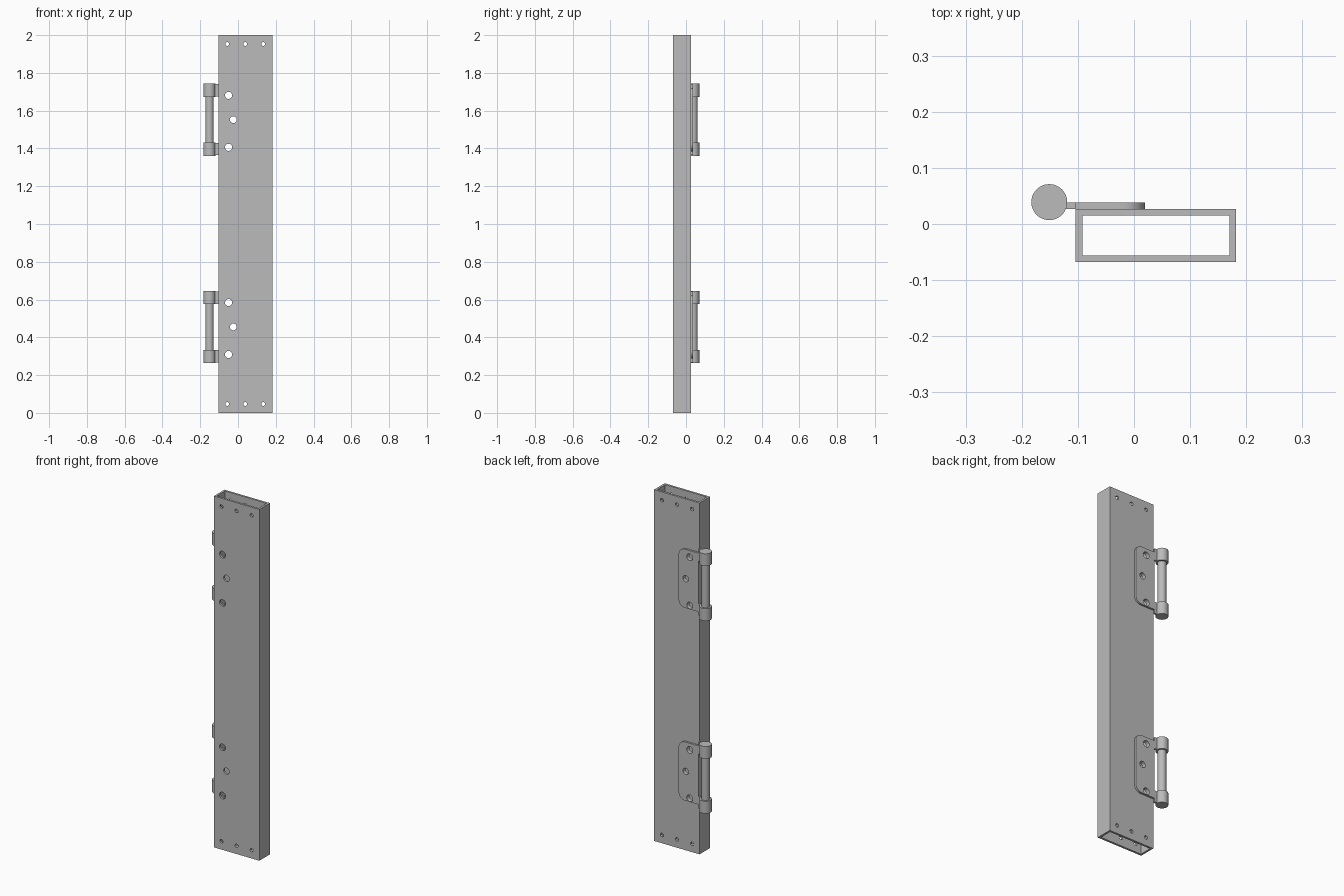
import bpy, bmesh, math
from mathutils import Matrix, Vector

if "Cube" in bpy.data.objects:
    bpy.data.objects.remove(bpy.data.objects["Cube"], do_unlink=True)

steel = bpy.data.materials.new("grey steel")
steel.use_nodes = True
steel.diffuse_color = (0.5, 0.5, 0.5, 1)
steel.node_tree.nodes["Principled BSDF"].inputs["Base Color"].default_value = (0.5, 0.5, 0.5, 1)

# Tube outline and wall
X0, X1, Y0, Y1, WALL = -0.104, 0.182, -0.068, 0.027, 0.012
PLATE_Y = 0.038
PIN_X, PIN_Y = -0.151, 0.039
HINGE_Z = (0.455, 1.552)
SCREWS = ((-0.05, 0.129, 0.019), (-0.025, 0, 0.018), (-0.05, -0.146, 0.019))


def finish(bm, name):
    bmesh.ops.recalc_face_normals(bm, faces=bm.faces)
    mesh = bpy.data.meshes.new(name)
    bm.to_mesh(mesh)
    bm.free()
    mesh.materials.append(steel)
    ob = bpy.data.objects.new(name, mesh)
    bpy.context.collection.objects.link(ob)
    return ob


def add_box(bm, lo, hi):
    lo, hi = Vector(lo), Vector(hi)
    m = Matrix.Translation((lo + hi) / 2) @ Matrix.Diagonal((*(hi - lo), 1))
    bmesh.ops.create_cube(bm, size=1, matrix=m)


def add_cylinder(bm, center, r, depth, turn=0, sides=32):
    m = Matrix.Translation(center) @ Matrix.Rotation(turn, 4, "X")
    bmesh.ops.create_cone(bm, cap_ends=True, segments=sides, radius1=r, radius2=r,
                          depth=depth, matrix=m)


def select(ob):
    bpy.ops.object.select_all(action="DESELECT")
    ob.select_set(True)
    bpy.context.view_layer.objects.active = ob


def cut(ob, cutter):
    select(ob)
    mod = ob.modifiers.new("holes", "BOOLEAN")
    mod.operation, mod.solver, mod.object = "DIFFERENCE", "EXACT", cutter
    bpy.ops.object.modifier_apply(modifier=mod.name)
    bpy.data.objects.remove(cutter, do_unlink=True)


def smooth(ob):
    select(ob)
    bpy.ops.object.shade_smooth_by_angle(angle=math.radians(30))


def drill(bm, x, z, r):
    add_cylinder(bm, (x, 0, z), r, 0.4, math.pi / 2, 24)


# Hollow rectangular post
bm = bmesh.new()
add_box(bm, (X0, Y0, 0), (X1, Y1, 2))
post = finish(bm, "post")
bm = bmesh.new()
add_box(bm, (X0 + WALL, Y0 + WALL, -0.1), (X1 - WALL, Y1 - WALL, 2.1))
cut(post, finish(bm, "bore"))

# Holes through the post: end rows and hinge screws
bm = bmesh.new()
for z in (0.047, 1.953):
    for x in (-0.057, 0.038, 0.133):
        drill(bm, x, z, 0.01)
for hz in HINGE_Z:
    for x, dz, r in SCREWS:
        drill(bm, x, hz + dz, r)
cut(post, finish(bm, "post_drill"))
smooth(post)

# Hinges: leaf with rounded corners and knuckle tabs, knuckles and pin
HALF, TAB, NECK, END, ROUND = 0.167, 0.188, 0.122, 0.02, 0.04
for hz, level in zip(HINGE_Z, ("lower", "upper")):
    upper = [(X0, NECK), (PIN_X + 0.01, NECK), (PIN_X + 0.01, TAB), (X0, TAB), (X0, HALF)]
    for i in range(9):
        a = math.pi / 2 * (1 - i / 8)
        upper.append((END - ROUND + ROUND * math.cos(a), HALF - ROUND + ROUND * math.sin(a)))
    outline = upper + [(x, -z) for x, z in reversed(upper)]
    bm = bmesh.new()
    face = bm.faces.new([bm.verts.new((x, Y1, hz + z)) for x, z in outline])
    ext = bmesh.ops.extrude_face_region(bm, geom=[face])
    bmesh.ops.translate(bm, vec=(0, PLATE_Y - Y1, 0),
                        verts=[v for v in ext["geom"] if isinstance(v, bmesh.types.BMVert)])
    leaf = finish(bm, level + "_hinge_leaf")
    bm = bmesh.new()
    for x, dz, r in SCREWS:
        drill(bm, x, hz + dz, r)
    cut(leaf, finish(bm, "leaf_drill"))
    smooth(leaf)

    for side, end in ((1, "top"), (-1, "bottom")):
        bm = bmesh.new()
        add_cylinder(bm, (PIN_X, PIN_Y, hz + side * 0.156), 0.032, 0.07, sides=48)
        smooth(finish(bm, f"{level}_hinge_{end}_knuckle"))
    bm = bmesh.new()
    add_cylinder(bm, (PIN_X, PIN_Y, hz), 0.022, 0.26)
    smooth(finish(bm, level + "_hinge_pin"))
